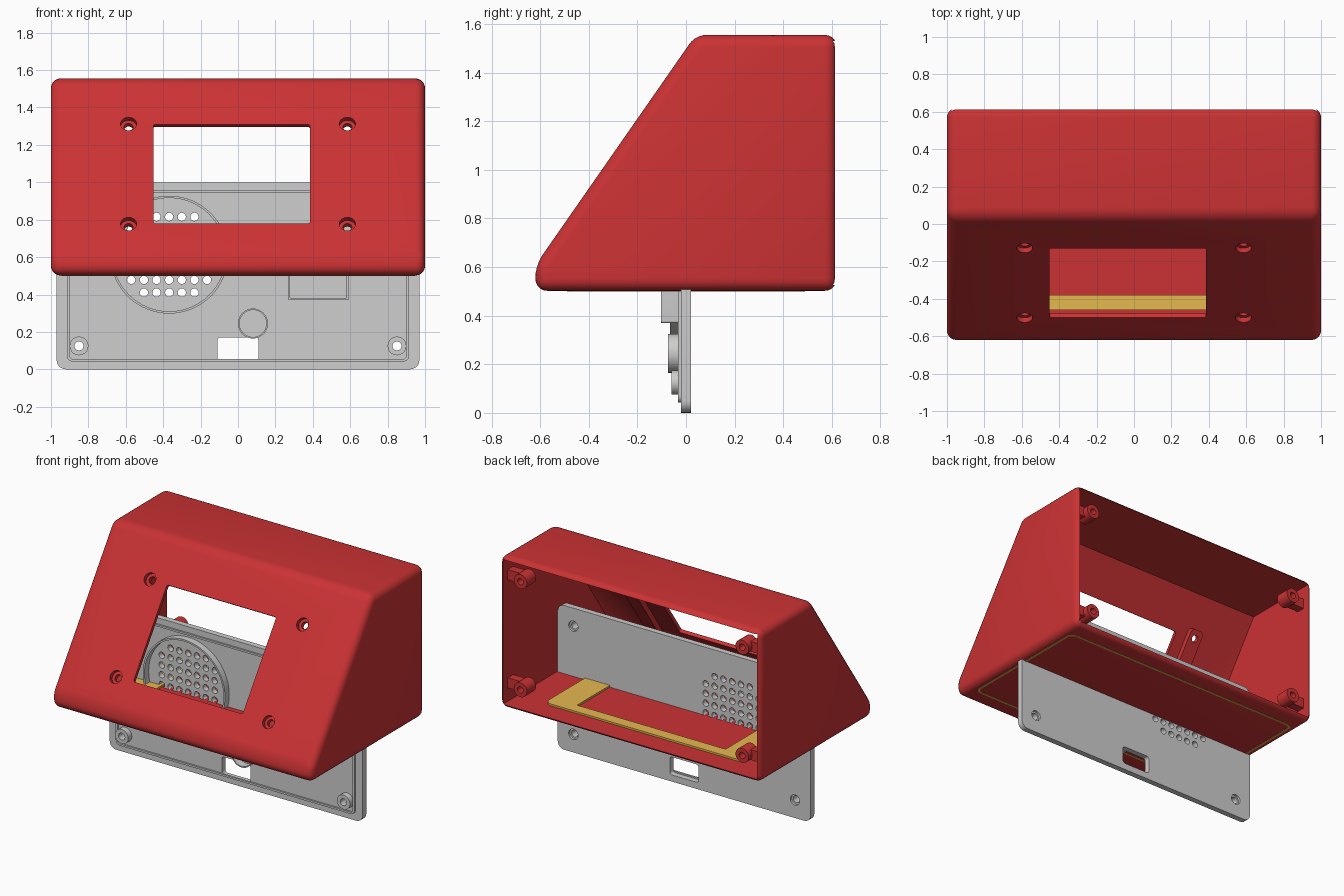
import bpy, bmesh, math
from mathutils import Matrix, Vector

if "Cube" in bpy.data.objects:
    bpy.data.objects.remove(bpy.data.objects["Cube"])


def material(name, rgb):
    m = bpy.data.materials.new(name)
    m.diffuse_color = (*rgb, 1)
    m.use_nodes = True
    m.node_tree.nodes["Principled BSDF"].inputs["Base Color"].default_value = m.diffuse_color
    return m


RED = material("red_plastic", (0.60, 0.032, 0.034))
GREY = material("grey_plastic", (0.62, 0.62, 0.62))
YELLOW = material("yellow_plastic", (0.78, 0.48, 0.08))


def finish(name, bm, mat, matrix=Matrix()):
    bm.transform(matrix)
    bmesh.ops.recalc_face_normals(bm, faces=bm.faces)
    me = bpy.data.meshes.new(name)
    bm.to_mesh(me)
    bm.free()
    if mat:
        me.materials.append(mat)
    ob = bpy.data.objects.new(name, me)
    bpy.context.collection.objects.link(ob)
    return ob


def circle(cx, cy, r, n=32):
    return [(cx + r * math.cos(2 * math.pi * i / n), cy + r * math.sin(2 * math.pi * i / n)) for i in range(n)]


def rounded(cx, cy, hw, hh, r, seg=5):
    pts = []
    for k, (sx, sy) in enumerate(((1, 1), (-1, 1), (-1, -1), (1, -1))):
        for i in range(seg + 1):
            a = math.pi / 2 * (k + i / seg)
            pts.append((cx + sx * (hw - r) + r * math.cos(a), cy + sy * (hh - r) + r * math.sin(a)))
    return pts


def add_prism(bm, pts, z0, z1, top=None):
    lo = [bm.verts.new((x, y, z0)) for x, y in pts]
    hi = [bm.verts.new((x, y, z1)) for x, y in (top or pts)]
    bm.faces.new(lo[::-1])
    bm.faces.new(hi)
    for i in range(len(lo)):
        j = (i + 1) % len(lo)
        bm.faces.new((lo[i], lo[j], hi[j], hi[i]))


def prism(name, pts, z0, z1, mat=None, matrix=Matrix(), top=None):
    bm = bmesh.new()
    add_prism(bm, pts, z0, z1, top)
    return finish(name, bm, mat, matrix)


def ring(name, outer, inner, z0, z1, mat, matrix=Matrix()):
    bm = bmesh.new()
    loops = [[bm.verts.new((x, y, z)) for x, y in p]
             for p, z in ((outer, z0), (outer, z1), (inner, z1), (inner, z0))]
    n = len(outer)
    for k in range(4):
        a, b = loops[k], loops[(k + 1) % 4]
        for i in range(n):
            j = (i + 1) % n
            bm.faces.new((a[i], a[j], b[j], b[i]))
    return finish(name, bm, mat, matrix)


def cut(target, cutter, keep=False):
    mod = target.modifiers.new("cut", 'BOOLEAN')
    mod.operation = 'DIFFERENCE'
    mod.solver = 'EXACT'
    mod.object = cutter
    bpy.context.view_layer.objects.active = target
    bpy.ops.object.modifier_apply(modifier=mod.name)
    if not keep:
        bpy.data.objects.remove(cutter)


# Frames: side profile swept along x, upright plane facing front, sloped face
SIDE = Matrix(((0, 0, 1, 0), (1, 0, 0, 0), (0, 1, 0, 0), (0, 0, 0, 1)))
UPRIGHT = Matrix.Rotation(math.pi / 2, 4, 'X')
SLOPE = Matrix.Translation((0, -0.315, 1.045)) @ Matrix.Rotation(math.atan(1.437), 4, 'X')

# Shell: rounded wedge, hollowed from the open back
bm = bmesh.new()
add_prism(bm, [(-0.62, 0.502), (0.62, 0.502), (0.62, 1.555), (0.04, 1.555), (-0.62, 0.607)], -1, 1)
bmesh.ops.recalc_face_normals(bm, faces=bm.faces)
bmesh.ops.bevel(bm, geom=bm.edges[:], offset=0.05, segments=5, profile=0.5, affect='EDGES')
shell = finish("shell", bm, RED, SIDE)
cut(shell, prism("cavity", [(-0.595, 0.527), (0.8, 0.527), (0.8, 1.53), (0.052, 1.53), (-0.595, 0.60)],
                 -0.975, 0.975, None, SIDE))

# Display window
cut(shell, prism("window_cutter", rounded(-0.034, 0, 0.419, 0.323, 0.012), -0.1, 0.1, None, SLOPE))

# Ribs behind the sloped face, and countersunk screw holes
for sx in (-1, 1):
    rib = prism("mounting_rib", rounded(sx * 0.585, 0, 0.05, 0.385, 0.03), -0.06, -0.02, RED, SLOPE)
    for sy in (-1, 1):
        c = (sx * 0.585, sy * 0.326)
        hole = prism("hole_cutter", circle(*c, 0.024, 24), -0.2, 0.1, None, SLOPE)
        cut(shell, hole, True)
        cut(rib, hole)
        sink = prism("sink_cutter", circle(*c, 0.043, 24), -0.03, 0.05, None, SLOPE)
        cut(shell, sink, True)
        cut(rib, sink)

# Rear corner screw bosses with brackets to the side walls
for sx in (-1, 1):
    for z in (0.655, 1.405):
        ring("screw_boss", circle(sx * 0.85, z, 0.05), circle(sx * 0.85, z, 0.022), -0.6, -0.5, RED, UPRIGHT)
        prism("boss_bracket", rounded(sx * 0.932, z, 0.048, 0.035, 0.005), -0.56, -0.5, RED, UPRIGHT)

# Back panel with slot, screw holes and sound holes
panel = prism("back_panel", rounded(0, 0.5, 0.97, 0.5, 0.05), -0.02, 0.02, GREY, UPRIGHT)
bm = bmesh.new()
add_prism(bm, rounded(0, 0.108, 0.11, 0.062, 0.018), -0.1, 0.1)
for i in range(7):
    for j in range(7):
        if not (i in (0, 6) and j in (0, 6)):
            add_prism(bm, circle(-0.368 + (i - 3) * 0.0675, 0.613 + (j - 3) * 0.0675, 0.022, 16), -0.1, 0.1)
for sx in (-1, 1):
    for z in (0.125, 0.875):
        add_prism(bm, circle(sx * 0.85, z, 0.024, 24), -0.1, 0.1)
cut(panel, finish("panel_holes", bm, None, UPRIGHT))
bm = bmesh.new()
for sx in (-1, 1):
    for z in (0.125, 0.875):
        add_prism(bm, circle(sx * 0.85, z, 0.036), -0.1, -0.005)
cut(panel, finish("panel_sinks", bm, None, UPRIGHT))

# Panel front: lip, screw spacers, speaker ring, sensor ring, component box
ring("panel_lip", rounded(0, 0.5, 0.915, 0.458, 0.03), rounded(0, 0.5, 0.902, 0.445, 0.02),
     0.019, 0.032, GREY, UPRIGHT)
for sx in (-1, 1):
    for z in (0.125, 0.875):
        ring("panel_spacer", circle(sx * 0.85, z, 0.05), circle(sx * 0.85, z, 0.024), 0.019, 0.06, GREY, UPRIGHT)
ring("speaker_ring", circle(-0.368, 0.613, 0.315, 64), circle(-0.368, 0.613, 0.303, 64), 0.019, 0.066, GREY, UPRIGHT)
ring("sensor_ring", circle(0.08, 0.245, 0.08, 40), circle(0.08, 0.245, 0.072, 40), 0.019, 0.075, GREY, UPRIGHT)
ring("component_box", rounded(0.43, 0.53, 0.163, 0.16, 0.008), rounded(0.43, 0.53, 0.151, 0.148, 0.004),
     0.019, 0.103, GREY, UPRIGHT)

# Yellow frame on the shell floor, and thin outline on the underside
ring("floor_frame", rounded(0, 0, 0.76, 0.46, 0.05), rounded(0, 0, 0.57, 0.38, 0.01), 0.515, 0.54, YELLOW)
ring("underside_outline", rounded(0, 0, 0.945, 0.49, 0.05), rounded(0, 0, 0.93, 0.475, 0.04), 0.5, 0.505, YELLOW)

# Smooth curved surfaces, keep hard edges
bpy.ops.object.select_all(action='SELECT')
bpy.ops.object.shade_smooth_by_angle(angle=math.radians(35))
